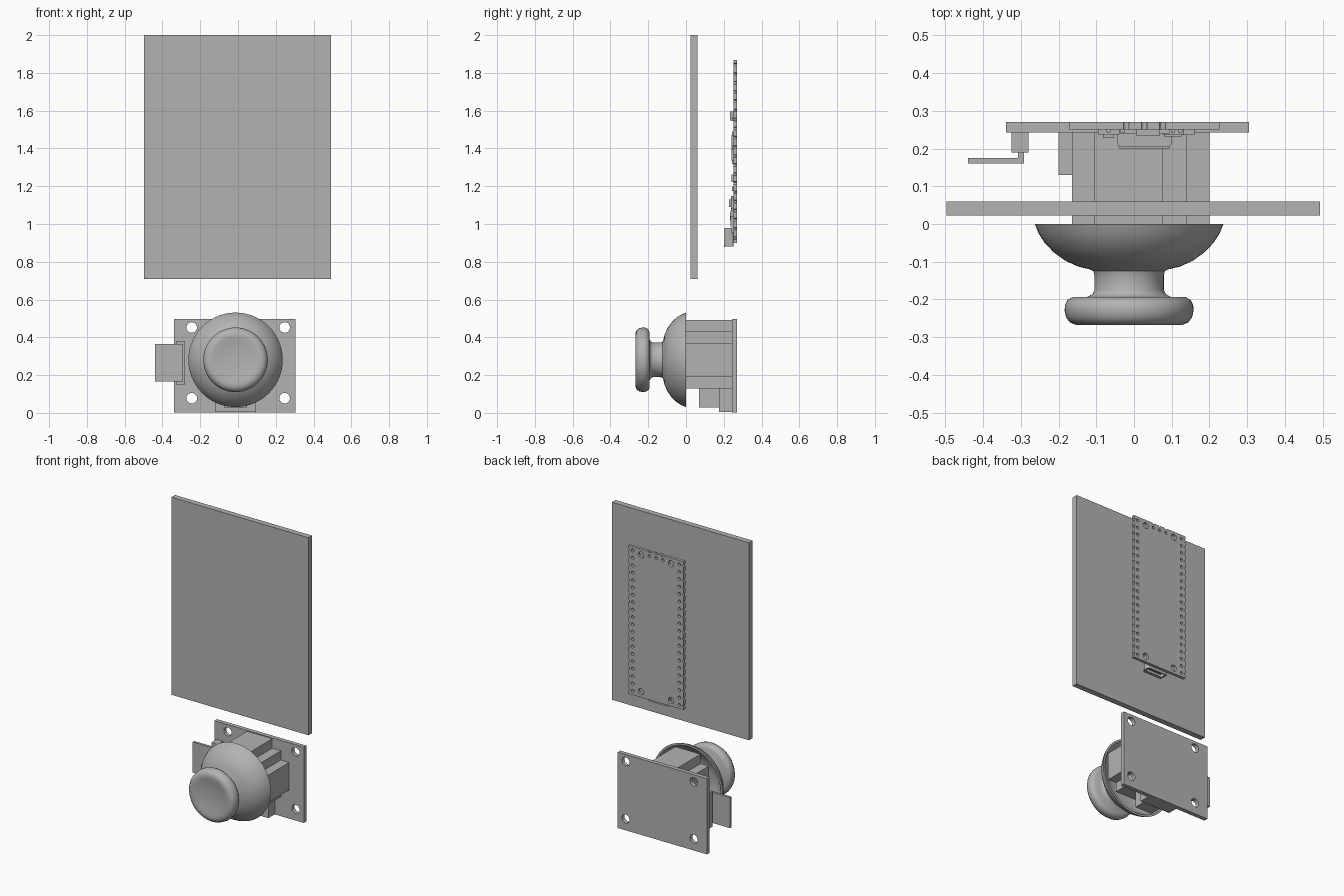
import bpy, bmesh, math
from mathutils import Matrix, Vector

old = bpy.data.objects.get("Cube")
if old:
    bpy.data.objects.remove(old, do_unlink=True)

grey = bpy.data.materials.new("plain grey")
grey.use_nodes = True
colour = (0.45, 0.45, 0.45, 1)
grey.diffuse_color = colour
grey.node_tree.nodes["Principled BSDF"].inputs["Base Color"].default_value = colour


def finish(name, bm):
    mesh = bpy.data.meshes.new(name)
    bmesh.ops.recalc_face_normals(bm, faces=bm.faces)
    bm.to_mesh(mesh)
    bm.free()
    mesh.materials.append(grey)
    ob = bpy.data.objects.new(name, mesh)
    bpy.context.collection.objects.link(ob)
    return ob


def box(name, x, y, z, bevel=0):
    """Box from (low, high) ranges on each axis."""
    bm = bmesh.new()
    bmesh.ops.create_cube(bm, size=1)
    for v in bm.verts:
        v.co = Vector([(a + b) / 2 + c * (b - a) for (a, b), c in zip((x, y, z), v.co)])
    if bevel:
        edges = [e for e in bm.edges if abs((e.verts[0].co - e.verts[1].co).z) > 0.01]
        bmesh.ops.bevel(bm, geom=edges, offset=bevel, segments=4, profile=0.5, affect='EDGES')
    return finish(name, bm)


def drill(ob, holes, y):
    """Cut round holes (x, z, radius) along the y axis."""
    bm = bmesh.new()
    turn = Matrix.Rotation(math.pi / 2, 4, 'X')
    for x, z, r in holes:
        bmesh.ops.create_cone(bm, cap_ends=True, segments=20, radius1=r, radius2=r,
                              depth=0.1, matrix=Matrix.Translation((x, y, z)) @ turn)
    cutter = finish("hole_cutter", bm)
    cutter.hide_render = True
    mod = ob.modifiers.new("holes", 'BOOLEAN')
    mod.object = cutter
    mod.solver = 'EXACT'
    bpy.context.view_layer.objects.active = ob
    bpy.ops.object.modifier_apply(modifier=mod.name)
    bpy.data.objects.remove(cutter, do_unlink=True)


def lathe(name, profile, cx, cz, steps=56):
    """Spin (radius, y) points around an axis parallel to y."""
    bm = bmesh.new()
    verts = [bm.verts.new((cx + r, y, cz)) for r, y in profile]
    edges = [bm.edges.new(p) for p in zip(verts, verts[1:])]
    bmesh.ops.spin(bm, geom=verts + edges, cent=(cx, 0, cz), axis=(0, 1, 0),
                   angle=2 * math.pi, steps=steps, use_merge=True)
    bmesh.ops.remove_doubles(bm, verts=bm.verts, dist=0.0005)
    ob = finish(name, bm)
    bpy.ops.object.select_all(action='DESELECT')
    ob.select_set(True)
    bpy.context.view_layer.objects.active = ob
    bpy.ops.object.shade_smooth_by_angle(angle=math.radians(40))
    return ob


# Large flat panel
box("display_panel", (-0.497, 0.493), (0.023, 0.06), (0.71, 2.0))

# Joystick circuit board with corner mounting holes
plate = box("joystick_board", (-0.34, 0.305), (0.243, 0.27), (0.003, 0.498))
drill(plate, [(x, z, 0.028) for x in (-0.245, 0.247) for z in (0.078, 0.452)], 0.257)

# Joystick housing with its two sensor pods
back = 0.2435
box("joystick_housing", (-0.165, 0.14), (0.0, back), (0.13, 0.43))
box("top_sensor", (-0.105, 0.077), (0.0, back), (0.42, 0.492))
box("side_sensor", (0.13, 0.2), (0.0, back), (0.19, 0.37))
box("push_switch", (-0.2, -0.16), (0.13, back), (0.19, 0.37))
box("bottom_switch", (-0.074, 0.048), (0.07, back), (0.028, 0.14))
box("bottom_bracket", (-0.123, 0.096), (0.176, back), (0.004, 0.135))

# Pin header on the side of the joystick
box("header_block", (-0.325, -0.28), (0.19, back), (0.15, 0.38))
box("header_pin_root", (-0.307, -0.292), (0.16, 0.192), (0.165, 0.365))
box("header_pins", (-0.44, -0.292), (0.16, 0.175), (0.165, 0.365))

# Thumb cap: hollow dome, neck and dished knob
dome = [(0.25, 0), (0.24, -0.025), (0.224, -0.05), (0.2, -0.075), (0.17, -0.097),
        (0.135, -0.113), (0.105, -0.12)]
neck = [(0.095, -0.125), (0.092, -0.135), (0.092, -0.175), (0.097, -0.186), (0.11, -0.193)]
knob = [(0.15, -0.194), (0.163, -0.201), (0.17, -0.215), (0.171, -0.23), (0.167, -0.248),
        (0.157, -0.261), (0.14, -0.268), (0.12, -0.267), (0.09, -0.261), (0.05, -0.257),
        (0, -0.256)]
inside = [(0, -0.105)] + [(r - 0.013, min(0, y + 0.013)) for r, y in reversed(dome)]
lathe("thumb_cap", inside + dome + neck + knob, -0.013, 0.281)

# Controller board, laid out in millimetres around its centre
MM, CX, CZ = 0.019, 0.0275, 1.385
FACE = 0.251


def at(x, z, r):
    return (CX + x * MM, CZ + z * MM, r * MM)


board = box("controller_board", (CX - 10.5 * MM, CX + 10.5 * MM), (FACE, 0.27),
            (CZ - 25.5 * MM, CZ + 25.5 * MM))
holes = []
for side in (-1, 1):
    for i in range(20):
        z = (i - 9.5) * 2.54
        holes += [at(side * 8.89, z, 0.5), at(side * 10.5, z, 0.4)]
    holes += [at(side * 5.7, z, 1.05) for z in (-23.5, 23.5)]
for i in (-1, 0, 1):
    holes += [at(i * 2.54, 23.9, 0.5), at(i * 2.54, 25.5, 0.4)]
drill(board, holes, 0.26)


def chip(name, x, z, w, h, height):
    """Component standing on the front face of the controller board."""
    box(name, (CX + (x - w / 2) * MM, CX + (x + w / 2) * MM), (FACE - height * MM, FACE + 0.001),
        (CZ + (z - h / 2) * MM, CZ + (z + h / 2) * MM))


# Components on the controller board
chip("processor", 0, 1.0, 7, 7, 0.6)
chip("memory_chip", -1.5, -7.5, 3, 2, 0.6)
chip("crystal", 0.5, 9.8, 3.2, 2.5, 0.9)
chip("button_base", -5, -14.5, 3, 4.2, 0.7)
chip("button_cap", -5, -14.5, 1.5, 2, 1.2)
chip("regulator", 4, -14.5, 3, 3, 0.7)
chip("inductor", 4, -18, 2.5, 2.5, 1.0)
chip("diode", 6.2, -19.5, 1.6, 3, 0.8)
chip("indicator_light", 6.2, -22, 0.8, 1.6, 0.5)
for x, z in ((-5, -3), (-5, 1), (-5, 5), (5, -3), (5, 1), (5, 5), (-2, -10.5), (2, -10.5), (-3, 9), (4, 9)):
    chip("small_capacitor", x, z, 0.6, 1.1, 0.45)

# USB socket: rounded shell with a lip and an inner tongue
socket = box("usb_shell", (CX - 0.073, CX + 0.073), (0.205, FACE + 0.001), (0.882, 0.98), bevel=0.012)
slot = box("slot_cutter", (CX - 0.062, CX + 0.062), (0.213, 0.244), (0.86, 0.965), bevel=0.008)
slot.hide_render = True
mod = socket.modifiers.new("slot", 'BOOLEAN')
mod.object = slot
mod.solver = 'EXACT'
bpy.context.view_layer.objects.active = socket
bpy.ops.object.modifier_apply(modifier=mod.name)
bpy.data.objects.remove(slot, do_unlink=True)
box("usb_tongue", (CX - 0.045, CX + 0.045), (0.224, 0.232), (0.89, 0.967))
box("usb_front_lip", (CX - 0.068, CX + 0.068), (0.2, 0.206), (0.877, 0.89))
